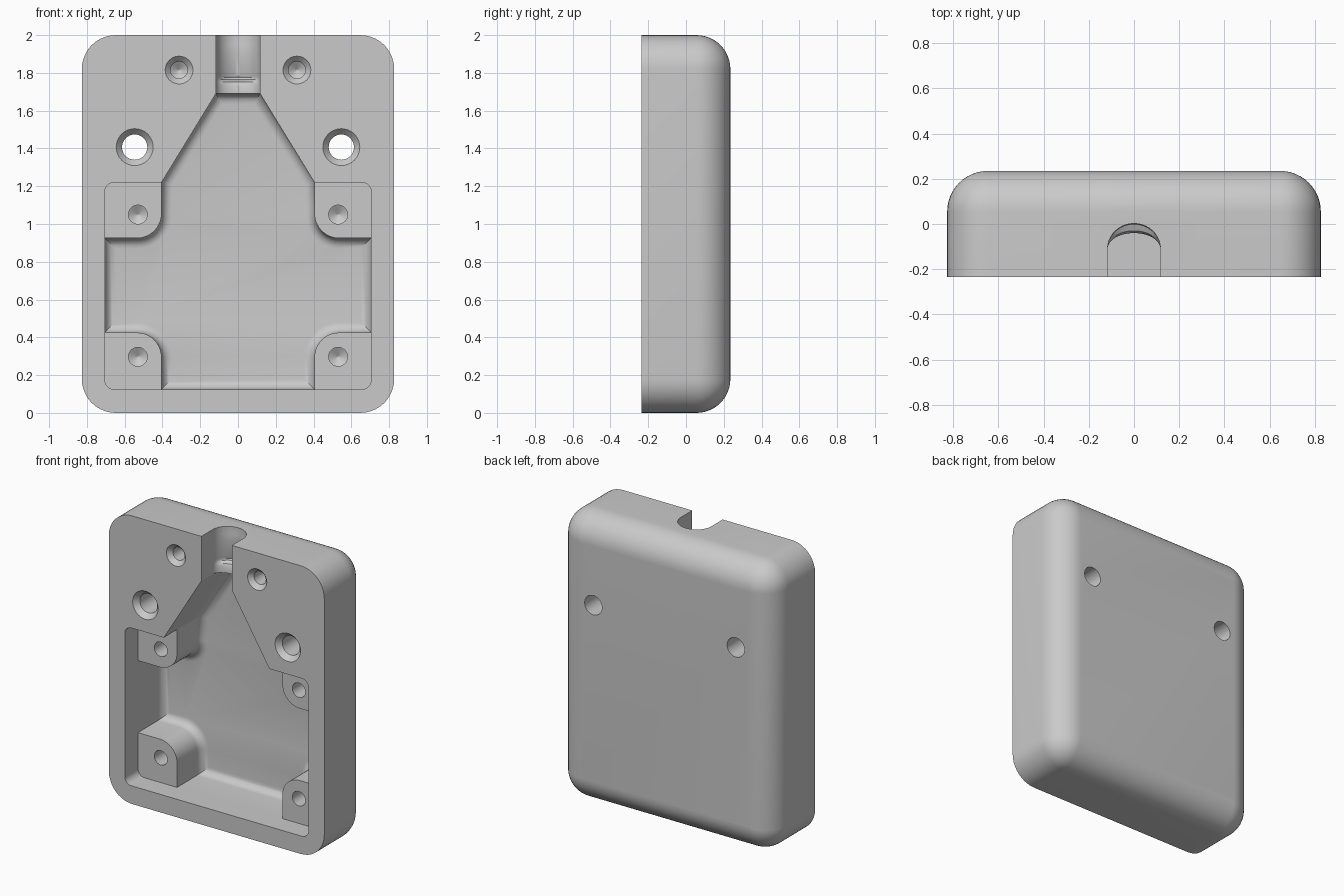
import bpy, bmesh, math
from mathutils import Vector

if "Cube" in bpy.data.objects:
    bpy.data.objects.remove(bpy.data.objects["Cube"])

grey = bpy.data.materials.new("plain grey")
grey.diffuse_color = (0.59, 0.59, 0.59, 1)
grey.use_nodes = True
grey.node_tree.nodes["Principled BSDF"].inputs["Base Color"].default_value = grey.diffuse_color


def loft(name, rings):
    """Closed solid through equally long rings of 3D points."""
    bm = bmesh.new()
    loops = [[bm.verts.new(p) for p in ring] for ring in rings]
    n = len(loops[0])
    for a, b in zip(loops, loops[1:]):
        for i in range(n):
            j = (i + 1) % n
            bm.faces.new((a[i], a[j], b[j], b[i]))
    bm.faces.new(loops[0])
    bm.faces.new(loops[-1][::-1])
    bmesh.ops.recalc_face_normals(bm, faces=bm.faces)
    mesh = bpy.data.meshes.new(name)
    bm.to_mesh(mesh)
    bm.free()
    mesh.materials.append(grey)
    ob = bpy.data.objects.new(name, mesh)
    bpy.context.collection.objects.link(ob)
    return ob


def arc(cx, cz, r, a0, a1, n=10):
    return [(cx + r * math.cos(math.radians(a0 + (a1 - a0) * i / n)),
             cz + r * math.sin(math.radians(a0 + (a1 - a0) * i / n))) for i in range(n + 1)]


def rounded(hw, z0, z1, r):
    """Counter-clockwise rounded rectangle."""
    return (arc(hw - r, z0 + r, r, -90, 0) + arc(hw - r, z1 - r, r, 0, 90)
            + arc(-hw + r, z1 - r, r, 90, 180) + arc(-hw + r, z0 + r, r, 180, 270))


def at_y(points, y):
    return [(x, y, z) for x, z in points]


def inset(points, d):
    """Mitred inward offset of a counter-clockwise outline."""
    out = []
    for i, p in enumerate(points):
        p, a, b = Vector(p), Vector(points[i - 1]), Vector(points[(i + 1) % len(points)])
        e, f = (p - a).normalized(), (b - p).normalized()
        m, n = Vector((-e.y, e.x)), Vector((-f.y, f.x))
        q = p + (m + n) * (d / (1 + m.dot(n)))
        out.append((q.x, q.y))
    return out


# Housing: rounded block with a large fillet round the back
R = 0.18
rings = [at_y(rounded(0.827, 0, 2, R), -0.235)]
for i in range(13):
    t = math.pi / 2 * i / 12
    d = R * (1 - math.cos(t))
    rings.append(at_y(rounded(0.827 - d, d, 2 - d, max(R - d, 0.003)), 0.235 - R + R * math.sin(t)))
housing = loft("housing", rings)

cutters = []

# Shallow pocket down to the post tops
pocket = rounded(0.705, 0.125, 1.22, 0.05)
cutters.append(loft("pocket_cutter", [at_y(pocket, -0.3), at_y(pocket, -0.09)]))

# Deep cavity around the four posts, with a filleted floor
half = ([(0.405, 0.125)] + arc(0.535, 0.295, 0.13, 180, 90)
        + [(0.705, 0.425), (0.705, 0.925)] + arc(0.535, 1.055, 0.13, 270, 180)
        + [(0.405, 1.22), (0.117, 1.69)])
outline = half + [(-x, z) for x, z in reversed(half)]
rings = [at_y(outline, -0.3)]
f = 0.055
for i in range(7):
    t = math.pi / 2 * i / 6
    rings.append(at_y(inset(outline, f * (1 - math.cos(t))), 0.18 - f + f * math.sin(t)))
cutters.append(loft("cavity_cutter", rings))

# Cable channel: arched slot with a lip above the cavity
rings = []
for z, h in [(1.6, 0.07), (1.735, 0.07), (1.752, 0.08), (1.765, 0.112), (1.775, 0.118),
             (1.785, 0.112), (1.9, 0.112), (1.925, 0.108), (1.95, 0.112), (2.1, 0.112)]:
    top = [(x, -0.11 + y / 0.117 * h) for x, y in arc(0, 0, 0.117, 0, 180, 24)]
    rings.append([(x, y, z) for x, y in [(-0.117, -0.3), (0.117, -0.3)] + top])
cutters.append(loft("channel_cutter", rings))

# Screw holes, as (radius, y) profiles
through = [(0.111, -0.25), (0.067, -0.2), (0.067, 0.3)]
blind = [(0.088, -0.25), (0.045, -0.205), (0.045, -0.06), (0.002, -0.03)]
post = [(0.05, -0.13), (0.05, 0.05), (0.002, 0.08)]
for x, z, profile in [(0.547, 1.407, through), (0.312, 1.815, blind),
                      (0.53, 1.05, post), (0.53, 0.297, post)]:
    for s in (-1, 1):
        cutters.append(loft("hole_cutter", [at_y(arc(s * x, z, r, 0, 348.75, 31), y)
                                            for r, y in profile]))

# Cut everything out of the housing
bpy.context.view_layer.objects.active = housing
housing.select_set(True)
for c in cutters:
    m = housing.modifiers.new("cut", 'BOOLEAN')
    m.operation, m.solver, m.object = 'DIFFERENCE', 'EXACT', c
    bpy.ops.object.modifier_apply(modifier=m.name)
    bpy.data.objects.remove(c)
bpy.ops.object.shade_smooth_by_angle(angle=math.radians(30))
